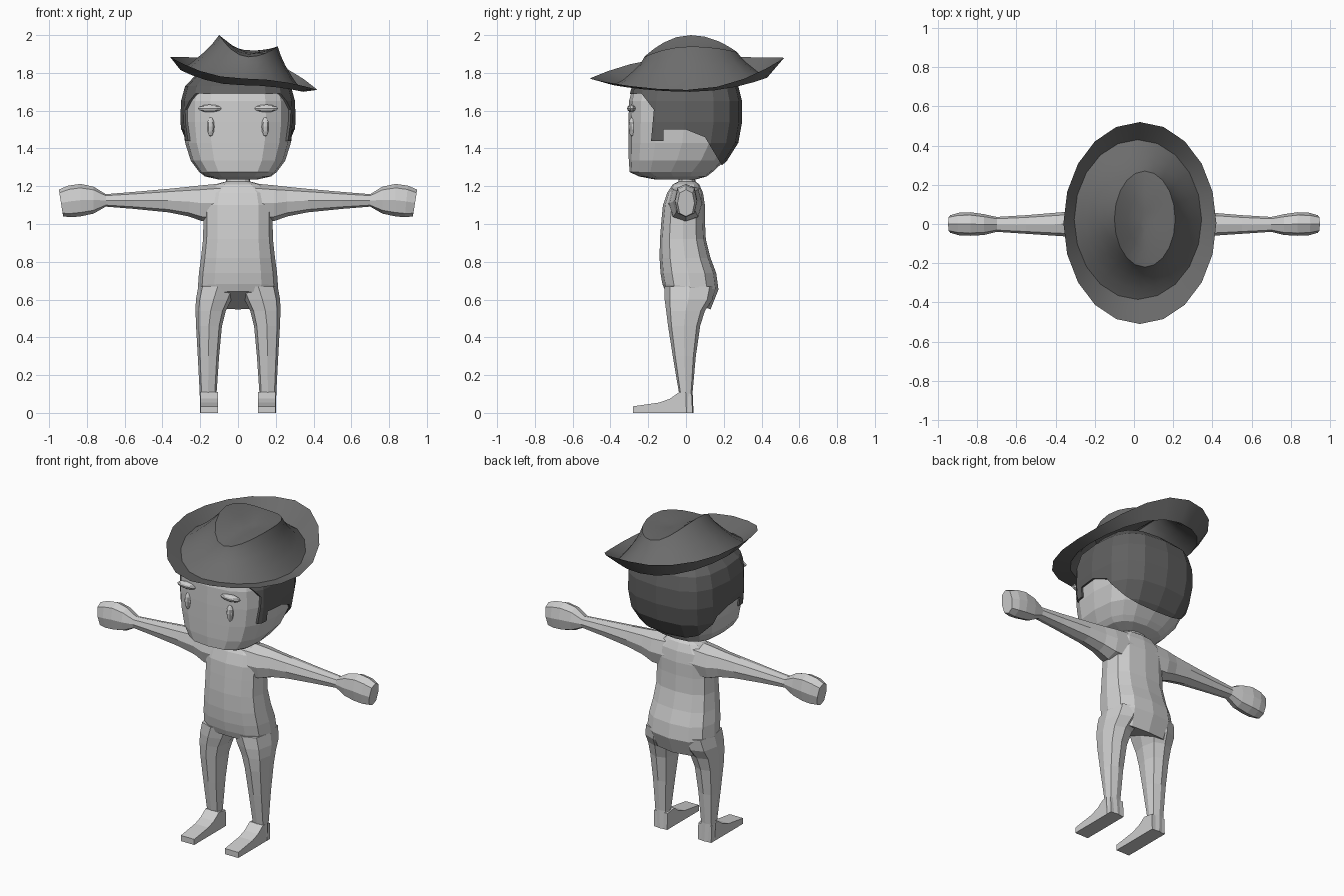
import bpy, bmesh, math

if "Cube" in bpy.data.objects:
    bpy.data.objects.remove(bpy.data.objects["Cube"])


def material(name, v):
    m = bpy.data.materials.new(name)
    m.diffuse_color = (v, v, v, 1)
    m.use_nodes = True
    m.node_tree.nodes["Principled BSDF"].inputs["Base Color"].default_value = m.diffuse_color
    return m


SKIN = material("pale grey", 0.62)
HAIR = material("charcoal", 0.12)
FELT = material("dark grey", 0.15)


def finish(name, bm, mat, mirror=False):
    bmesh.ops.recalc_face_normals(bm, faces=bm.faces)
    me = bpy.data.meshes.new(name)
    bm.to_mesh(me)
    bm.free()
    ob = bpy.data.objects.new(name, me)
    bpy.context.collection.objects.link(ob)
    me.materials.append(mat)
    if mirror:
        ob.modifiers.new("mirror", 'MIRROR').use_mirror_merge = False
    return ob


def oval(a0, a1, b0, b1, n, p):
    """Rounded-square outline that fills the given box."""
    pts = []
    for i in range(n):
        t = 2 * math.pi * i / n
        c, s = math.cos(t), math.sin(t)
        u = math.copysign(abs(c) ** (2 / p), c)
        v = math.copysign(abs(s) ** (2 / p), s)
        pts.append(((a0 + a1) / 2 + u * (a1 - a0) / 2,
                    (b0 + b1) / 2 + v * (b1 - b0) / 2))
    return pts


def loft(name, rings, mat, mirror=False, caps=(True, True)):
    bm = bmesh.new()
    loops = [[bm.verts.new(p) for p in r] for r in rings]
    n = len(loops[0])
    for a, b in zip(loops, loops[1:]):
        for i in range(n):
            j = (i + 1) % n
            bm.faces.new((a[i], a[j], b[j], b[i]))
    if caps[0]:
        bm.faces.new(loops[0][::-1])
    if caps[1]:
        bm.faces.new(loops[-1])
    return finish(name, bm, mat, mirror)


def upright(sections, n, p):
    """Rings stacked in z: (z, x0, x1, y0, y1, slope along y)."""
    return [[(x, y, z + k * y) for x, y in oval(x0, x1, y0, y1, n, p)]
            for z, x0, x1, y0, y1, k in sections]


def prism(name, outline, x0, x1, mat, mirror=False):
    """Side outline in (y, z) pushed from x0 to x1."""
    return loft(name, [[(x, y, z) for y, z in outline] for x in (x0, x1)],
                mat, mirror)


# Torso and neck
torso = [(0.60, 0.19, -0.11, 0.13, -0.4), (0.67, 0.212, -0.125, 0.172, -0.1),
         (0.74, 0.207, -0.135, 0.16, 0), (0.82, 0.196, -0.14, 0.13, 0),
         (0.92, 0.185, -0.138, 0.105, 0), (1.02, 0.183, -0.13, 0.10, 0),
         (1.10, 0.185, -0.122, 0.10, 0), (1.165, 0.17, -0.10, 0.09, 0),
         (1.21, 0.12, -0.07, 0.07, 0), (1.225, 0.065, -0.04, 0.05, 0),
         (1.27, 0.06, -0.035, 0.045, 0)]
loft("torso", upright([(z, -w, w, f, b, k) for z, w, f, b, k in torso], 12, 2.6), SKIN)

# Legs
loft("legs", upright([
    (0.0, 0.105, 0.20, -0.035, 0.04, 0), (0.11, 0.113, 0.203, -0.038, 0.035, 0),
    (0.30, 0.10, 0.213, -0.07, 0.052, 0), (0.46, 0.085, 0.222, -0.095, 0.075, 0),
    (0.54, 0.065, 0.225, -0.105, 0.10, 0), (0.60, 0.035, 0.223, -0.113, 0.14, 0),
    (0.67, 0.005, 0.21, -0.115, 0.155, 0)], 8, 2.8), SKIN, True)

# Feet
prism("feet", [(0.035, 0), (-0.28, 0), (-0.28, 0.035), (-0.14, 0.055),
               (-0.085, 0.075), (-0.036, 0.11), (0.03, 0.10)], 0.106, 0.198, SKIN, True)

# Arms and hands: x, y0, y1, z0, z1, lean of the ring
arm = [(0.08, -0.10, 0.09, 1.01, 1.215, 0), (0.19, -0.088, 0.085, 1.015, 1.205, 0),
       (0.26, -0.07, 0.07, 1.04, 1.197, 0), (0.37, -0.062, 0.06, 1.062, 1.186, 0),
       (0.55, -0.05, 0.045, 1.08, 1.17, 0), (0.70, -0.04, 0.036, 1.092, 1.158, 0),
       (0.765, -0.056, 0.05, 1.055, 1.198, 0), (0.835, -0.06, 0.06, 1.04, 1.212, 0),
       (0.89, -0.058, 0.058, 1.036, 1.203, 0.1), (0.937, -0.045, 0.045, 1.04, 1.182, 0.16)]
loft("arms", [[(x + k * (z - 1.11), y, z) for y, z in oval(y0, y1, z0, z1, 8, 2.5)]
              for x, y0, y1, z0, z1, k in arm], SKIN, True)

# Head
head = [(1.235, 0.10, -0.16, 0.05), (1.252, 0.175, -0.25, 0.11),
        (1.275, 0.205, -0.298, 0.14), (1.335, 0.25, -0.303, 0.205),
        (1.43, 0.28, -0.304, 0.265), (1.54, 0.293, -0.304, 0.285),
        (1.65, 0.29, -0.302, 0.285), (1.73, 0.268, -0.28, 0.265),
        (1.79, 0.21, -0.21, 0.2), (1.82, 0.09, -0.1, 0.1)]


def head_rings(g):
    return upright([(z, -w - g, w + g, f - g * 0.5, b + g, 0) for z, w, f, b in head], 16, 2.8)


loft("head", head_rings(0), SKIN)

# Hair: a slightly larger head trimmed to a side outline
hair = loft("hair", head_rings(0.012), HAIR)
cutter = prism("hair_cutter", [
    (-0.5, 1.685), (-0.235, 1.69), (-0.17, 1.605), (-0.185, 1.44), (-0.12, 1.44),
    (-0.12, 1.50), (0.0, 1.50), (0.10, 1.46), (0.19, 1.31), (0.5, 1.31),
    (0.5, 2.0), (-0.5, 2.0)], -0.5, 0.5, HAIR)
cutter.hide_render = True
mod = hair.modifiers.new("trim", 'BOOLEAN')
mod.operation, mod.object, mod.solver = 'INTERSECT', cutter, 'EXACT'
bpy.context.view_layer.objects.active = hair
hair.select_set(True)
bpy.ops.object.modifier_apply(modifier=mod.name)
bpy.data.objects.remove(cutter)


# Eyes and brows
def pill(name, loc, size):
    bm = bmesh.new()
    bmesh.ops.create_uvsphere(bm, u_segments=10, v_segments=6, radius=1)
    bmesh.ops.scale(bm, vec=size, verts=bm.verts)
    bmesh.ops.translate(bm, vec=loc, verts=bm.verts)
    return finish(name, bm, SKIN, True)


pill("eyes", (0.145, -0.285, 1.515), (0.021, 0.02, 0.052))
pill("brows", (0.15, -0.288, 1.612), (0.066, 0.024, 0.02))


# Hat: rings from the brim edge to the crown, leaning to one side
def hat_ring(x0, x1, y0, y1, left, right, front, back):
    pts = []
    for i in range(20):
        t = 2 * math.pi * i / 20
        c, s = math.cos(t), math.sin(t)
        z = (right if c > 0 else left) * c * c + (back if s > 0 else front) * s * s
        pts.append(((x0 + x1) / 2 + c * (x1 - x0) / 2,
                    (y0 + y1) / 2 + s * (y1 - y0) / 2, z))
    return pts


hat = loft("hat", [
    hat_ring(-0.36, 0.42, -0.51, 0.52, 1.885, 1.71, 1.77, 1.88),
    hat_ring(-0.305, 0.345, -0.385, 0.43, 1.815, 1.70, 1.735, 1.775),
    hat_ring(-0.245, 0.295, -0.33, 0.375, 1.855, 1.765, 1.765, 1.81),
    hat_ring(-0.185, 0.25, -0.28, 0.325, 1.905, 1.84, 1.81, 1.85),
    hat_ring(-0.135, 0.225, -0.24, 0.29, 1.955, 1.895, 1.85, 1.885),
    hat_ring(-0.10, 0.21, -0.22, 0.27, 2.0, 1.94, 1.885, 1.91),
    hat_ring(-0.03, 0.14, -0.12, 0.16, 1.945, 1.915, 1.90, 1.92),
    hat_ring(0.03, 0.08, -0.03, 0.07, 1.915, 1.905, 1.905, 1.91)],
    FELT, caps=(False, True))
bpy.ops.object.select_all(action='DESELECT')
hat.select_set(True)
bpy.context.view_layer.objects.active = hat
bpy.ops.object.shade_smooth_by_angle(angle=math.radians(30))
